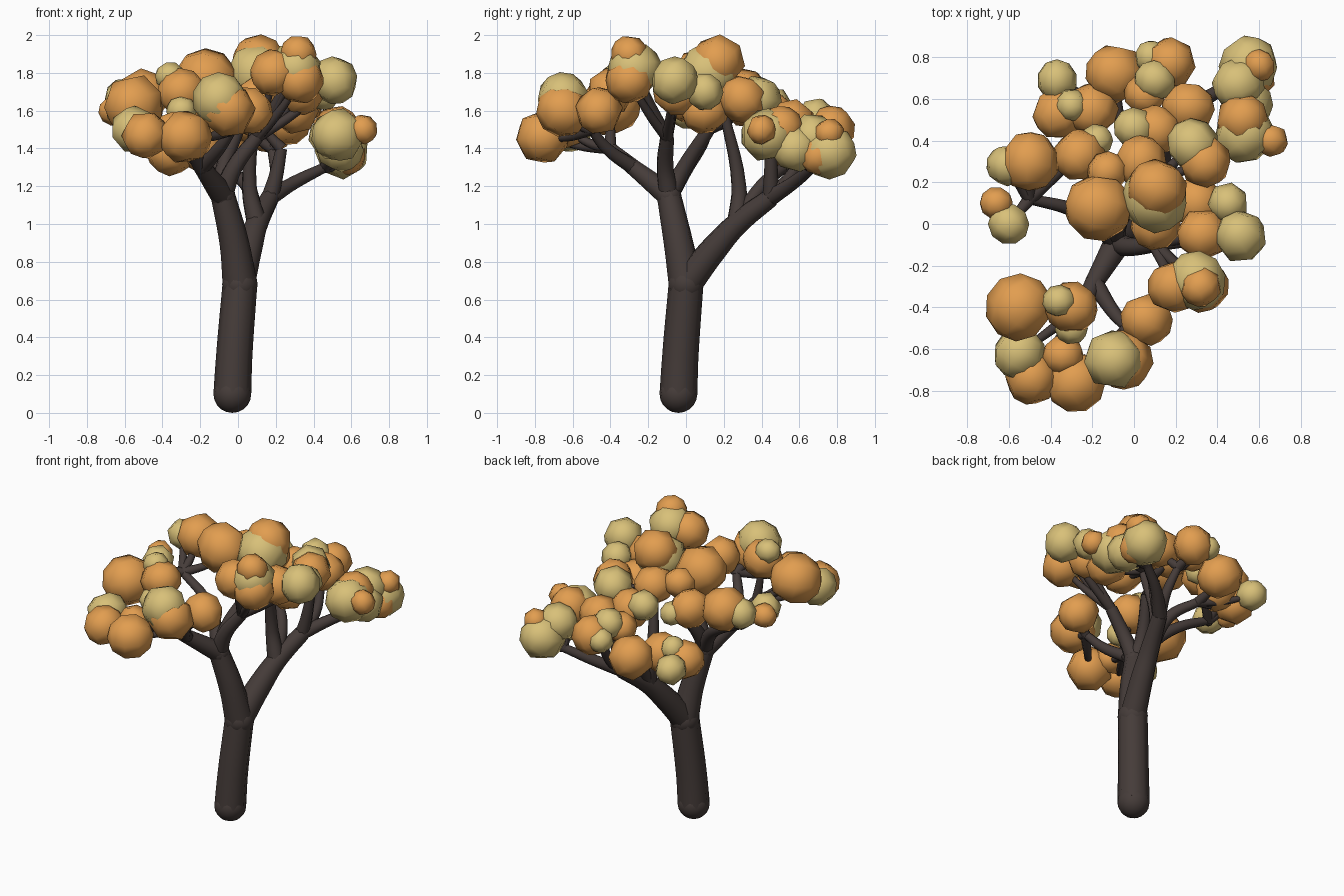
import bpy, bmesh, random
from mathutils import Vector, Matrix, Euler

random.seed(4)
cube = bpy.data.objects.get("Cube")
if cube:
    bpy.data.objects.remove(cube, do_unlink=True)


def make_material(name, colour):
    mat = bpy.data.materials.new(name)
    mat.use_nodes = True
    mat.diffuse_color = (*colour, 1)
    shader = mat.node_tree.nodes["Principled BSDF"]
    shader.inputs["Base Color"].default_value = (*colour, 1)
    return mat


bark = make_material("dark_bark", (.06, .045, .041))
orange = make_material("orange_leaves", (.76, .34, .08))
straw = make_material("straw_leaves", (.69, .53, .19))

# Radii of the leaf balls
huge, big, medium, small, tiny = .165, .145, .128, .1, .08
limb_tips = []


def limb(name, thick, thin, *points):
    """Smooth tube through the points, tapering evenly from thick to thin."""
    curve = bpy.data.curves.new(name, 'CURVE')
    curve.dimensions = '3D'
    curve.bevel_depth = 1
    curve.bevel_resolution = 2
    curve.resolution_u = 5
    curve.use_fill_caps = True
    spline = curve.splines.new('BEZIER')
    last = len(points) - 1
    spline.bezier_points.add(last)
    for index, (knot, point) in enumerate(zip(spline.bezier_points, points)):
        knot.co = point
        knot.radius = thick + (thin - thick) * index / last
        knot.handle_left_type = knot.handle_right_type = 'AUTO'
    curve.materials.append(bark)
    obj = bpy.data.objects.new(name, curve)
    bpy.context.collection.objects.link(obj)
    bpy.ops.object.select_all(action='DESELECT')
    obj.select_set(True)
    bpy.context.view_layer.objects.active = obj
    bpy.ops.object.convert(target='MESH')
    bpy.ops.object.shade_smooth()


def bough(name, thick, thin, *points):
    """Limb whose tip carries leaf twigs."""
    limb(name, thick, thin, *points)
    limb_tips.append(Vector(points[-1]))


def ball(name, material, radius, centre, turn, segments, rings):
    """Smooth-shaded ball, turned by the given angles."""
    bm = bmesh.new()
    place = Matrix.Translation(centre) @ Euler(turn).to_matrix().to_4x4()
    bmesh.ops.create_uvsphere(bm, u_segments=segments, v_segments=rings,
                              radius=radius, matrix=place)
    for face in bm.faces:
        face.smooth = True
    mesh = bpy.data.meshes.new(name)
    bm.to_mesh(mesh)
    bm.free()
    mesh.materials.append(material)
    bpy.context.collection.objects.link(bpy.data.objects.new(name, mesh))


def leaf_cluster(name, *balls):
    """Low-poly leaf balls, the larger ones on twigs from the nearest limb tip."""
    for material, radius, *position in balls:
        centre = Vector(position)
        turn = [random.uniform(0, 6) for axis in "xyz"]
        ball(name + "_" + material.name, material, radius, centre, turn, 7, 5)
        if radius >= small:
            start = min(limb_tips, key=lambda tip: (tip - centre).length)
            middle = start.lerp(centre, .5) - Vector((0, 0, .02))
            limb(name + "_twig", .032, .015, start, middle, centre)


# Trunk with a rounded foot and a smooth knot where it forks
foot = Vector((-.03, -.04, .1))
fork = Vector((.01, 0, .68))
crotch = Vector((-.08, -.09, 1.15))
ball("trunk_foot", bark, .1, foot, (0, 0, 0), 16, 10)
limb("trunk", .1, .092, foot, (-.02, -.03, .3), fork)
ball("trunk_knot", bark, .094, fork, (0, 0, 0), 16, 10)
limb("upper_trunk", .092, .065, fork, (-.02, -.04, .9), crotch)
ball("crotch_knot", bark, .066, crotch, (0, 0, 0), 16, 10)

# Front limbs
front_fork = (-.19, -.28, 1.3)
limb("front_limb", .065, .045, crotch, front_fork)
bough("front_right_limb", .045, .035, front_fork, (-.25, -.4, 1.4))
bough("front_left_limb", .042, .025, front_fork, (-.1, -.42, 1.4), (-.03, -.5, 1.5))
bough("upright_limb", .055, .038, crotch, (-.02, -.11, 1.3), (.1, -.1, 1.46))
bough("centre_limb", .05, .035, crotch, (-.08, -.02, 1.28), (0, .12, 1.5))
bough("right_limb", .05, .026, crotch, (-.18, 0, 1.3), (-.3, .07, 1.4), (-.5, .12, 1.5))

# Back limbs
low_fork = (.1, .27, 1)
high_fork = (.17, .45, 1.14)
limb("back_limb", .085, .05, fork, (.06, .15, .87), low_fork, high_fork)
bough("back_upright_limb", .055, .025, low_fork, (.06, .28, 1.2), (.1, .2, 1.6))
bough("back_left_limb", .046, .028, high_fork, (.3, .57, 1.22), (.46, .67, 1.3))
bough("back_middle_limb", .046, .03, high_fork, (.2, .45, 1.25), (.23, .45, 1.4))
bough("back_outer_limb", .04, .025, high_fork, (.2, .55, 1.25), (.18, .64, 1.4))
bough("back_right_limb", .045, .028, low_fork, (.05, .4, 1.2), (-.08, .52, 1.3))

# Front leaves
leaf_cluster("front_right",
             (orange, huge, -.55, -.4, 1.63),
             (orange, medium, -.49, -.74, 1.47),
             (orange, big, -.28, -.76, 1.46),
             (orange, small, -.34, -.63, 1.5),
             (orange, medium, -.3, -.4, 1.7),
             (straw, medium, -.55, -.62, 1.5),
             (straw, tiny, -.36, -.37, 1.78),
             (straw, tiny, -.3, -.5, 1.6))
leaf_cluster("front_left",
             (orange, big, -.05, -.65, 1.6),
             (orange, medium, .06, -.46, 1.6),
             (straw, big, -.1, -.65, 1.66))
leaf_cluster("upper_left",
             (orange, medium, .19, -.3, 1.8),
             (orange, small, .32, -.3, 1.9),
             (orange, medium, .33, -.3, 1.76),
             (orange, medium, .33, -.05, 1.7),
             (straw, big, .3, -.27, 1.82),
             (straw, medium, .51, -.06, 1.76),
             (straw, small, .45, .1, 1.7))

# Crown and right leaves
leaf_cluster("crown",
             (orange, big, .11, .17, 1.86),
             (orange, huge, -.17, .08, 1.77),
             (orange, small, -.13, .25, 1.74),
             (orange, medium, -.26, .33, 1.63),
             (orange, medium, .03, .3, 1.7),
             (orange, medium, .1, 0, 1.66),
             (straw, huge, .1, .12, 1.8),
             (straw, tiny, -.18, .4, 1.6))
leaf_cluster("right",
             (orange, big, -.5, .3, 1.68),
             (orange, tiny, -.66, .1, 1.6),
             (straw, small, -.61, .28, 1.67),
             (straw, small, -.6, 0, 1.6))

# Back leaves
leaf_cluster("back_right",
             (orange, big, -.09, .72, 1.4),
             (orange, medium, -.36, .53, 1.38),
             (orange, medium, -.2, .55, 1.4),
             (straw, small, -.37, .69, 1.38),
             (straw, tiny, -.3, .57, 1.46))
leaf_cluster("back_middle",
             (orange, medium, .17, .77, 1.5),
             (orange, small, .05, .62, 1.53),
             (orange, medium, .26, .56, 1.54),
             (orange, medium, .1, .45, 1.58),
             (orange, medium, .34, .3, 1.66),
             (orange, medium, .3, .1, 1.6),
             (straw, small, .1, .69, 1.57),
             (straw, tiny, .08, .8, 1.5),
             (straw, small, 0, .46, 1.63),
             (straw, medium, .28, .38, 1.66))
leaf_cluster("back_left",
             (orange, medium, .52, .5, 1.5),
             (orange, tiny, .66, .4, 1.5),
             (orange, tiny, .6, .76, 1.48),
             (orange, small, .58, .7, 1.36),
             (straw, big, .55, .76, 1.38),
             (straw, medium, .5, .67, 1.46),
             (straw, big, .53, .43, 1.47),
             (straw, medium, .54, .58, 1.4))
